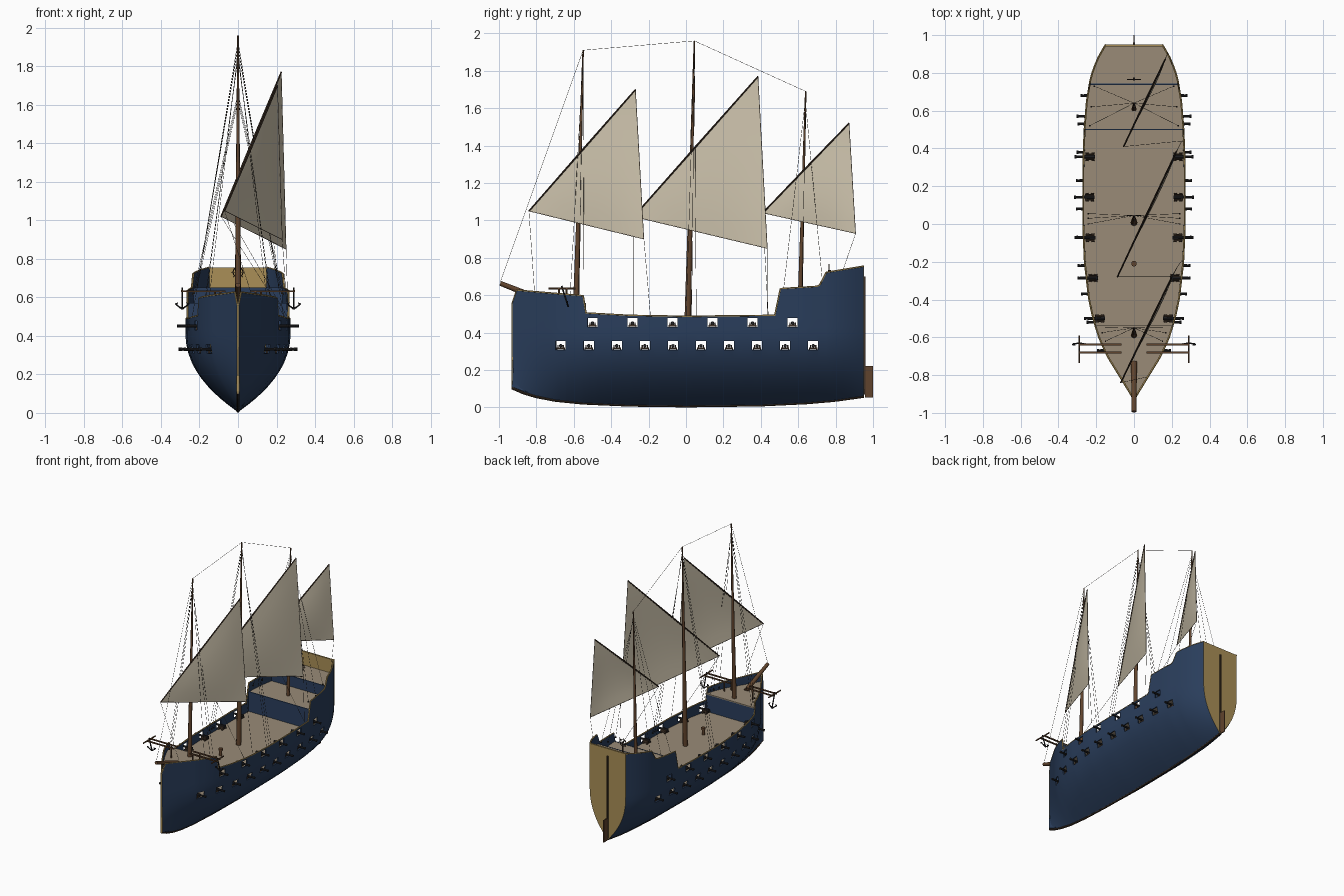
import bpy, bmesh, math
from mathutils import Vector, Matrix

if "Cube" in bpy.data.objects:
    bpy.data.objects.remove(bpy.data.objects["Cube"])


def material(name, r, g, b):
    m = bpy.data.materials.new(name)
    m.diffuse_color = (r, g, b, 1)
    m.use_nodes = True
    m.node_tree.nodes["Principled BSDF"].inputs["Base Color"].default_value = m.diffuse_color
    return m


BLUE = material("navy paint", 0.023, 0.048, 0.107)
GOLD = material("ochre trim", 0.400, 0.275, 0.095)
DECK = material("deck planks", 0.320, 0.260, 0.185)
SAIL = material("canvas", 0.640, 0.570, 0.435)
WOOD = material("brown timber", 0.118, 0.057, 0.026)
DARK = material("dark timber", 0.052, 0.032, 0.020)
ROPE = material("tarred rope", 0.035, 0.030, 0.025)
IRON = material("black iron", 0.018, 0.018, 0.020)


def finish(name, bm, mats, angle=40, recalc=True):
    if recalc:
        bmesh.ops.recalc_face_normals(bm, faces=bm.faces)
    me = bpy.data.meshes.new(name)
    bm.to_mesh(me)
    bm.free()
    ob = bpy.data.objects.new(name, me)
    bpy.context.collection.objects.link(ob)
    for m in mats:
        me.materials.append(m)
    bpy.ops.object.select_all(action='DESELECT')
    ob.select_set(True)
    bpy.context.view_layer.objects.active = ob
    if angle:
        bpy.ops.object.shade_smooth_by_angle(angle=math.radians(angle))
    return ob


def tube(bm, p, q, r1, r2=None, seg=8):
    p, q = Vector(p), Vector(q)
    rot = (q - p).to_track_quat('Z', 'Y').to_matrix().to_4x4()
    bmesh.ops.create_cone(bm, cap_ends=True, segments=seg, radius1=r1,
                          radius2=r1 if r2 is None else r2, depth=(q - p).length,
                          matrix=Matrix.Translation((p + q) / 2) @ rot)


def box(bm, c, s):
    bmesh.ops.create_cube(bm, size=1, matrix=Matrix.Translation(c) @ Matrix.Diagonal((*s, 1)))


def linear(pts, y):
    for (a, u), (b, v) in zip(pts, pts[1:]):
        if y <= b:
            return u + (v - u) * max(0, (y - a) / (b - a))
    return pts[-1][1]


def smooth(pts, y):
    # average of nearby samples rounds off the corners of the profile
    return sum(linear(pts, y + d * 0.02) for d in (-1, 0, 1)) / 3


# Hull lines: half beam, keel height and rail height along the length
BEAM = [(-0.93, 0.004), (-0.90, 0.022), (-0.8, 0.083), (-0.7, 0.145), (-0.6, 0.19), (-0.5, 0.22),
        (-0.4, 0.242), (-0.2, 0.265), (0, 0.273), (0.3, 0.273), (0.5, 0.266), (0.65, 0.254),
        (0.78, 0.232), (0.86, 0.203), (0.9, 0.184), (0.95, 0.153)]
KEEL = [(-0.93, 0.10), (-0.87, 0.074), (-0.8, 0.053), (-0.7, 0.034), (-0.55, 0.019), (-0.3, 0.008),
        (0, 0.004), (0.4, 0.009), (0.65, 0.021), (0.8, 0.034), (0.95, 0.055)]
RAIL = [(-0.93, 0.555), (-0.905, 0.627), (-0.55, 0.597), (-0.535, 0.505), (-0.3, 0.492), (0, 0.487),
        (0.475, 0.492), (0.505, 0.635), (0.7, 0.647), (0.715, 0.655), (0.75, 0.722), (0.95, 0.755)]
UPPER = [-0.5 + 0.214 * i for i in range(6)]
LOWER = [-0.67 + 0.15 * i for i in range(10)]
PORT = 0.027


def half(y, z):
    k = linear(KEEL, y)
    w = smooth(BEAM, y) if -0.89 < y < 0.93 else linear(BEAM, y)
    if z < 0.42:
        w *= 1 - (1 - max(0, (z - k) / (0.42 - k))) ** 2.2
    return w


def section(y):
    k, top = linear(KEEL, y), linear(RAIL, y)
    zs = [k + (0.308 - k) * (i / 9) ** 1.4 for i in range(10)]
    zs += [0.355, 0.39, 0.43, 0.478] + [0.478 + (top - 0.478) * i / 3 for i in (1, 2, 3)]
    side = [(half(y, z), y, z) for z in zs]
    return side[::-1] + [(-x, yy, z) for x, yy, z in side[1:]]


# Hull shell with open gun ports and trimmed edges
ys = [y for y, _ in RAIL] + [p + s * PORT for p in UPPER + LOWER for s in (-1, 1)]
ys += [-0.92 + 0.04 * i for i in range(47)]
ys = sorted(set(round(y, 3) for y in ys))
ys = [y for i, y in enumerate(ys) if i == 0 or y - ys[i - 1] > 0.0015]
bm = bmesh.new()
grid = [[bm.verts.new(p) for p in section(y)] for y in ys]
for a, b in zip(grid, grid[1:]):
    for j in range(len(a) - 1):
        c = (a[j].co + a[j + 1].co + b[j].co + b[j + 1].co) / 4
        up = 0.43 < c.z < 0.478 and any(abs(c.y - p) < PORT for p in UPPER)
        low = 0.308 < c.z < 0.355 and any(abs(c.y - p) < PORT for p in LOWER)
        if not (up or low):
            bm.faces.new((a[j], a[j + 1], b[j + 1], b[j]))
hull = finish("hull", bm, [BLUE, GOLD], angle=0, recalc=False)
mod = hull.modifiers.new("planking", 'SOLIDIFY')
mod.thickness, mod.offset, mod.material_offset_rim = 0.009, -1, 1
bpy.ops.object.modifier_apply(modifier=mod.name)
for f in hull.data.polygons:  # port edges stay hull coloured
    if f.material_index == 1 and f.center.z < 0.482 and -0.92 < f.center.y < 0.94:
        f.material_index = 0
bpy.ops.object.shade_smooth_by_angle(angle=math.radians(35))

# Rail capping, stem and stern edge trim
bm = bmesh.new()
for a, b in zip(ys, ys[1:]):
    za, zb = linear(RAIL, a), linear(RAIL, b)
    for s in (-1, 1):
        tube(bm, (s * max(0, half(a, za) - 0.003), a, za), (s * max(0, half(b, zb) - 0.003), b, zb), 0.0045, seg=6)
box(bm, (0, -0.929, 0.328), (0.010, 0.008, 0.456))
finish("rail_trim", bm, [GOLD])

# Transom
bm = bmesh.new()
f = bm.faces.new([bm.verts.new((x, 0.951, z)) for x, y, z in section(0.95)])
r = bmesh.ops.extrude_face_region(bm, geom=[f])
bmesh.ops.translate(bm, vec=(0, -0.012, 0), verts=[v for v in r['geom'] if isinstance(v, bmesh.types.BMVert)])
finish("transom", bm, [GOLD], 30)

# Decks
for name, y0, y1, z in (("gun_deck", -0.86, 0.94, 0.295), ("main_deck", -0.56, 0.6, 0.42),
                        ("aft_cabin_deck", 0.6, 0.94, 0.421), ("fore_deck", -0.91, -0.534, 0.558),
                        ("quarter_deck", 0.5, 0.745, 0.57), ("poop_deck", 0.74, 0.945, 0.65)):
    bm = bmesh.new()
    n = 24
    st = [y0 + (y1 - y0) * i / n for i in range(n + 1)]
    rows = [[bm.verts.new((s * max(0.001, half(y, z) - 0.004), y, z - d)) for s, d in
             ((-1, 0), (1, 0), (1, 0.008), (-1, 0.008))] for y in st]
    for a, b in zip(rows, rows[1:]):
        for j in range(4):
            bm.faces.new((a[j], a[(j + 1) % 4], b[(j + 1) % 4], b[j]))
    bm.faces.new(rows[0])
    bm.faces.new(rows[-1])
    finish(name, bm, [DECK], 30)

# Bulkheads between deck levels
for name, y, z0, z1 in (("fore_bulkhead", -0.538, 0.415, 0.556), ("aft_bulkhead", 0.5, 0.415, 0.572),
                        ("poop_bulkhead", 0.74, 0.565, 0.652)):
    bm = bmesh.new()
    w = half(y, z1) - 0.004
    box(bm, (0, y, (z0 + z1) / 2), (2 * w, 0.006, z1 - z0))
    finish(name, bm, [BLUE], 30)

# Keel, sternpost and rudder
bm = bmesh.new()
for a, b in zip(KEEL, KEEL[1:]):
    tube(bm, (0, a[0], a[1] + 0.004), (0, b[0], b[1] + 0.004), 0.0075)
box(bm, (0, 0.954, 0.385), (0.011, 0.012, 0.63))
finish("keel_and_sternpost", bm, [DARK])
bm = bmesh.new()
box(bm, (0, 0.978, 0.138), (0.007, 0.044, 0.17))
finish("rudder", bm, [WOOD])

# Guns on carriages behind each port
guns, carriages = bmesh.new(), bmesh.new()
for ports, z in ((UPPER, 0.453), (LOWER, 0.332)):
    for y in ports:
        for s in (-1, 1):
            w, f = half(y, z), z - 0.024
            tube(guns, (s * (w - 0.065), y, z - 0.002), (s * (w + 0.04), y, z - 0.002), 0.0095, 0.0065)
            tube(guns, (s * (w + 0.034), y, z - 0.002), (s * (w + 0.044), y, z - 0.002), 0.0085)
            x = s * (w - 0.038)
            box(carriages, (x, y, f + 0.009), (0.048, 0.036, 0.009))
            for t in (-1, 1):
                box(carriages, (x, y + t * 0.014, f + 0.015), (0.044, 0.006, 0.020))
                for u in (-1, 1):
                    tube(carriages, (x + u * 0.015, y + t * 0.016, f + 0.005),
                         (x + u * 0.015, y + t * 0.022, f + 0.005), 0.008)
finish("cannon_barrels", guns, [IRON])
finish("cannon_carriages", carriages, [DARK])

# Masts, bowsprit and capstan
MASTS = [((0, -0.588, 0.54), (0, -0.55, 1.91)), ((0, 0.008, 0.41), (0, 0.045, 1.96)),
         ((0, 0.61, 0.56), (0, 0.64, 1.69))]
for name, (p, q), r in zip(("fore_mast", "main_mast", "mizzen_mast"), MASTS, (0.016, 0.018, 0.013)):
    bm = bmesh.new()
    tube(bm, p, q, r, 0.004, 12)
    finish(name, bm, [WOOD])
bm = bmesh.new()
tube(bm, (0, -0.73, 0.56), (0, -0.993, 0.664), 0.017, 0.013, 10)
finish("bowsprit", bm, [WOOD])
bm = bmesh.new()
tube(bm, (0, -0.21, 0.42), (0, -0.21, 0.465), 0.011, 0.011, 10)
tube(bm, (0, -0.21, 0.46), (0, -0.21, 0.475), 0.015, 0.015, 10)
finish("capstan", bm, [WOOD])

# Triangular sails with slanted yards and edge ropes: tack, peak, clew
SAILS = [((-0.07, -0.84, 1.05), (0.205, -0.27, 1.70), (0.23, -0.225, 0.90)),
         ((-0.088, -0.28, 1.02), (0.225, 0.385, 1.77), (0.25, 0.435, 0.85)),
         ((-0.055, 0.41, 1.04), (0.165, 0.872, 1.52), (0.18, 0.907, 0.93))]
for name, tri in zip(("fore", "main", "mizzen"), SAILS):
    a, b, c = map(Vector, tri)
    bm = bmesh.new()
    n, vs = 10, {}
    for i in range(n + 1):
        for j in range(n + 1 - i):
            u, v = i / n, j / n
            p = a + (b - a) * u + (c - a) * v
            p.x += 0.35 * u * v * (1 - u - v)
            vs[i, j] = bm.verts.new(p)
    for i in range(n):
        for j in range(n - i):
            bm.faces.new((vs[i, j], vs[i + 1, j], vs[i, j + 1]))
            if i + j < n - 1:
                bm.faces.new((vs[i + 1, j], vs[i + 1, j + 1], vs[i, j + 1]))
    finish(name + "_sail", bm, [SAIL])
    bm = bmesh.new()
    mid = (a + b) / 2
    tube(bm, mid, a, 0.0055, 0.004)
    tube(bm, mid, b, 0.0055, 0.004)
    for p in (a, b):
        tube(bm, p, c, 0.0013, seg=5)
    finish(name + "_yard", bm, [DARK])

# Rigging: stays, shrouds with deadeyes, and sheets
bm = bmesh.new()
line = [(0, -0.993, 0.67)] + [q for _, q in MASTS]
ropes = list(zip(line, line[1:]))
for (_, q), feet in zip(MASTS, ((-0.62, -0.575, -0.545), (0, 0.03, 0.055), (0.52, 0.62, 0.73))):
    for k, y in enumerate(feet):
        for s in (-1, 1):
            z = linear(RAIL, y) - 0.02
            foot = (s * (half(y, z) - 0.03), y, z)
            ropes.append(((0, q[1], q[2] - 0.03 - 0.02 * k), foot))
            box(bm, foot, (0.007, 0.007, 0.009))
for (a, b, c), ya, yc in zip(SAILS, (-0.81, -0.28, 0.44), (-0.19, 0.435, 0.84)):
    for p, y in ((a, ya), (c, yc)):
        z = linear(RAIL, y)
        ropes.append((p, (half(y, z) - 0.008, y, z)))
for p, q in ropes:
    tube(bm, p, q, 0.001, seg=5)
finish("rigging", bm, [ROPE])

# Catheads with hanging anchors
beams, anchors = bmesh.new(), bmesh.new()
for s in (-1, 1):
    for y, x in ((-0.68, 0.09), (-0.638, 0.12)):
        box(beams, (s * 0.18, y, 0.632), (0.23, 0.009, 0.009))
        tube(beams, (s * x, y, 0.55), (s * x, y, 0.632), 0.005)
    tube(beams, (s * 0.29, -0.735, 0.637), (s * 0.29, -0.59, 0.637), 0.005)
    tube(anchors, (s * 0.29, -0.665, 0.65), (s * 0.29, -0.63, 0.54), 0.0045)
    for t in (-1, 1):
        tip = (s * 0.29 + t * 0.033, -0.636, 0.563)
        tube(anchors, (s * 0.29, -0.63, 0.54), tip, 0.005, 0.003)
        tube(anchors, tip, (s * 0.29 + t * 0.022, -0.642, 0.572), 0.007, 0.002)
finish("catheads", beams, [WOOD])
finish("anchors", anchors, [IRON])

# Steering wheel on its post
bm = bmesh.new()
for i in range(12):
    a, b = (Vector((0.026 * math.cos(t), 0.765, 0.73 + 0.026 * math.sin(t)))
            for t in (i * math.pi / 6, (i + 1) * math.pi / 6))
    tube(bm, a, b, 0.003, seg=6)
for i in range(8):
    t = i * math.pi / 4
    tube(bm, (0, 0.765, 0.73), (0.036 * math.cos(t), 0.765, 0.73 + 0.036 * math.sin(t)), 0.0018, seg=5)
tube(bm, (0, 0.76, 0.73), (0, 0.775, 0.73), 0.005)
box(bm, (0, 0.77, 0.69), (0.010, 0.006, 0.085))
finish("steering_wheel", bm, [DARK])
